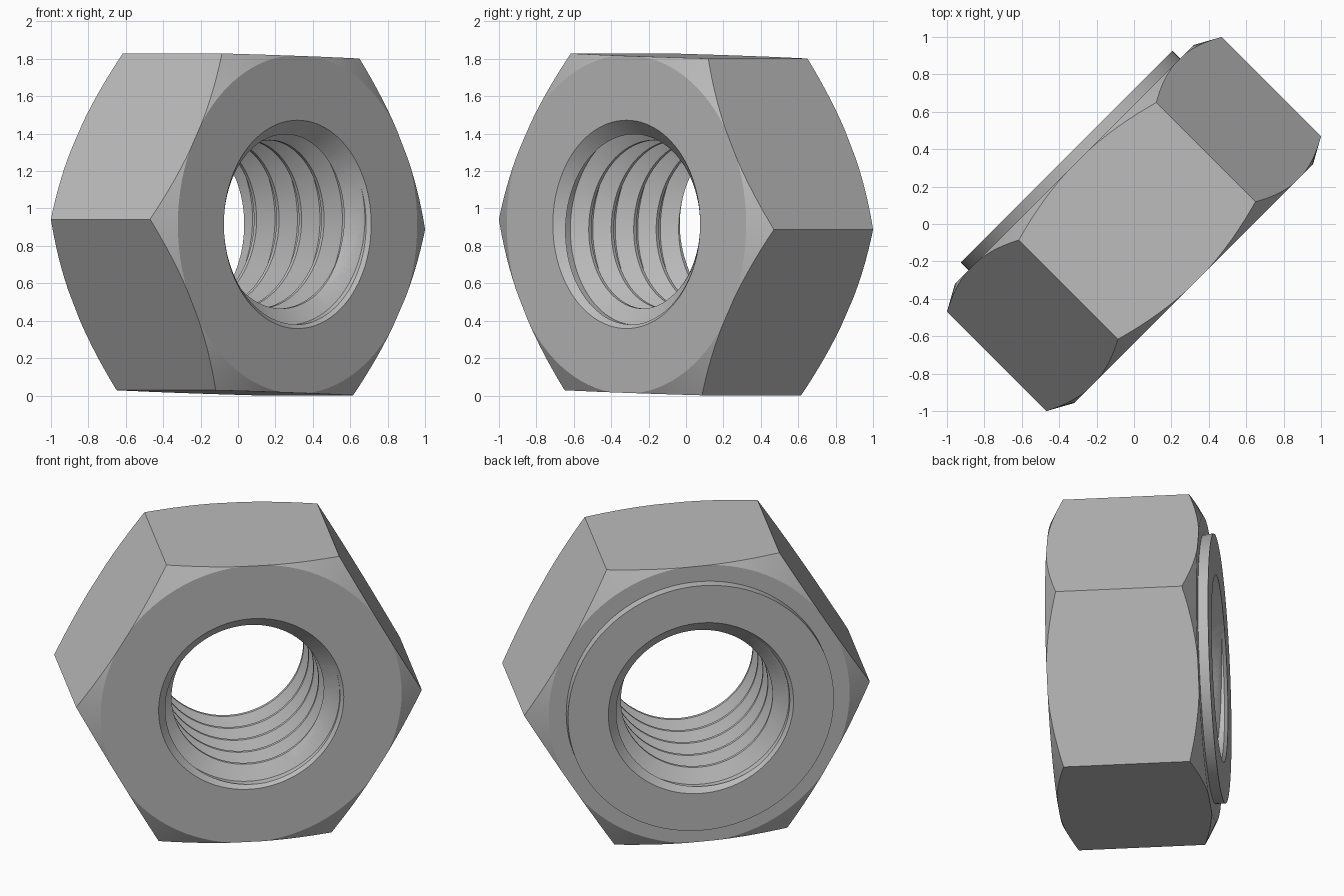
import bpy, bmesh, math
from mathutils import Matrix, Vector

cube = bpy.data.objects.get("Cube")
if cube:
    bpy.data.objects.remove(cube)

SEG = 96
PITCH = 0.17
MINOR, MAJOR = 0.45, 0.538

steel = bpy.data.materials.new("steel_grey")
steel.use_nodes = True
GREY = (0.5, 0.5, 0.5, 1)
steel.diffuse_color = GREY
steel.node_tree.nodes["Principled BSDF"].inputs["Base Color"].default_value = GREY


def to_object(name, bm):
    bmesh.ops.recalc_face_normals(bm, faces=bm.faces[:])
    mesh = bpy.data.meshes.new(name)
    bm.to_mesh(mesh)
    bm.free()
    mesh.materials.append(steel)
    obj = bpy.data.objects.new(name, mesh)
    bpy.context.scene.collection.objects.link(obj)
    return obj


def polar(r, angle, h):
    return Vector((r * math.cos(angle), r * math.sin(angle), h))


def lathe(name, profile):
    """Closed ring turned from (radius, height) points."""
    bm = bmesh.new()
    rings = [[bm.verts.new(polar(r, math.tau * i / SEG, h)) for r, h in profile]
             for i in range(SEG)]
    n = len(profile)
    for i in range(SEG):
        a, b = rings[i], rings[(i + 1) % SEG]
        for j in range(n):
            k = (j + 1) % n
            bm.faces.new((a[j], b[j], b[k], a[k]))
    return to_object(name, bm)


def threaded_rod(name):
    """Solid right-handed screw used to cut the thread."""
    flank = (MAJOR - MINOR) * math.tan(math.radians(30))
    crest = 0.02
    step = [(MINOR, -crest / 2), (MINOR, crest / 2),
            (MAJOR, crest / 2 + flank), (MAJOR, PITCH - crest / 2 - flank)]
    profile = [(r, 0.19 + h + PITCH * t) for t in range(-7, 5) for r, h in step]
    n = len(profile)
    bm = bmesh.new()
    cols = [[bm.verts.new(polar(r, math.tau * i / SEG, h + PITCH * i / SEG))
             for r, h in profile] for i in range(SEG)]
    for i in range(SEG):
        # the last column meets the first one a full pitch further on
        shift = len(step) if i == SEG - 1 else 0
        a, b = cols[i], cols[(i + 1) % SEG]
        for j in range(n - 1):
            if j + 1 + shift < n:
                bm.faces.new((a[j], b[j + shift], b[j + 1 + shift], a[j + 1]))
    rim = [e for e in bm.edges if e.is_boundary]
    for sign in (-1, 1):
        tip = bm.verts.new((0, 0, sign * 1.3))
        for e in rim:
            if e.verts[0].co.z * sign > 0:
                bm.faces.new((e.verts[0], e.verts[1], tip))
    return to_object(name, bm)


def boolean(obj, tool, operation):
    mod = obj.modifiers.new(operation.title(), 'BOOLEAN')
    mod.operation = operation
    mod.solver = 'EXACT'
    mod.object = tool
    bpy.context.view_layer.update()
    graph = bpy.context.evaluated_depsgraph_get()
    mesh = bpy.data.meshes.new_from_object(obj.evaluated_get(graph))
    obj.modifiers.clear()
    obj.data = mesh
    bpy.data.objects.remove(tool)


# Turned body: chamfered corners, raised washer face, countersunk bore
nut = lathe("hex_nut", [
    (0.557, 0.45), (0.905, 0.45), (1.15, 0.314), (1.15, -0.314), (0.905, -0.45),
    (0.80, -0.45), (0.80, -0.51), (0.557, -0.51), (0.44, -0.393), (0.44, 0.333)])

# Six wrench flats
bm = bmesh.new()
bmesh.ops.create_cone(bm, cap_ends=True, segments=6, radius1=1.04, radius2=1.04, depth=1.4)
# turn so that one corner lies just below the horizontal
corner = min(math.atan2(v.co.y, v.co.x) % (math.pi / 3) for v in bm.verts)
bmesh.ops.rotate(bm, verts=bm.verts[:],
                 matrix=Matrix.Rotation(-corner - math.radians(1.5), 3, 'Z'))
boolean(nut, to_object("hex_prism", bm), 'INTERSECT')

# Internal thread
boolean(nut, threaded_rod("thread_cutter"), 'DIFFERENCE')

# Stand on edge with the bore axis turned diagonally
s = math.sqrt(0.5)
nut.data.transform(Matrix(((s, 0, s, 0), (s, 0, -s, 0), (0, 1, 0, 0.915), (0, 0, 0, 1))))
nut.data.materials.clear()
nut.data.materials.append(steel)

bpy.ops.object.select_all(action='DESELECT')
nut.select_set(True)
bpy.context.view_layer.objects.active = nut
bpy.ops.object.shade_smooth_by_angle(angle=math.radians(25))
